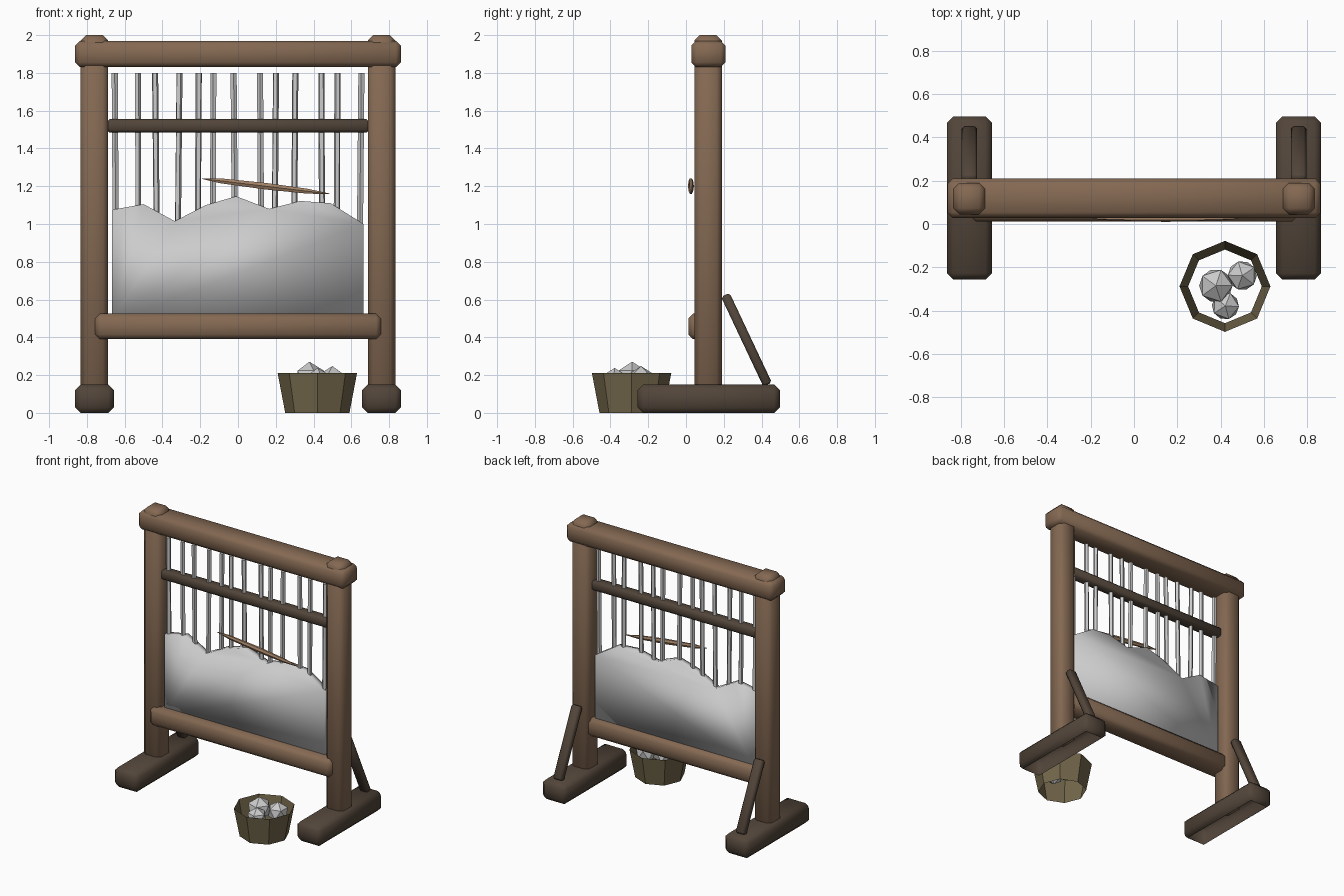
import bpy, bmesh, math, random
from mathutils import Matrix, Vector

if "Cube" in bpy.data.objects:
    bpy.data.objects.remove(bpy.data.objects["Cube"])

random.seed(4)


def material(name, rgb):
    m = bpy.data.materials.new(name)
    m.diffuse_color = (*rgb, 1)
    m.use_nodes = True
    m.node_tree.nodes["Principled BSDF"].inputs["Base Color"].default_value = m.diffuse_color
    return m


WOOD = material("wood", (0.23, 0.14, 0.085))
DARK = material("dark_wood", (0.085, 0.06, 0.042))
WICKER = material("wicker", (0.17, 0.135, 0.07))
PALE = material("pale_wood", (0.36, 0.22, 0.13))


def finish(name, bm, mat=None, smooth=False):
    bmesh.ops.recalc_face_normals(bm, faces=bm.faces)
    mesh = bpy.data.meshes.new(name)
    bm.to_mesh(mesh)
    bm.free()
    if mat:
        mesh.materials.append(mat)
    for p in mesh.polygons:
        p.use_smooth = smooth
    ob = bpy.data.objects.new(name, mesh)
    bpy.context.collection.objects.link(ob)
    return ob


def beam(name, lo, hi, chamfer, mat, tilt=0.0, open_bottom=False):
    """Chamfered timber between two corners, optionally tilted about x."""
    lo, hi = Vector(lo), Vector(hi)
    bm = bmesh.new()
    bmesh.ops.create_cube(bm, size=1)
    bmesh.ops.scale(bm, vec=hi - lo, verts=bm.verts)
    bmesh.ops.bevel(bm, geom=bm.edges[:], offset=chamfer, segments=1, affect='EDGES')
    if open_bottom:
        bm.normal_update()
        under = [f for f in bm.faces if f.normal.z < -0.99]
        bmesh.ops.delete(bm, geom=under, context='FACES')
    move = Matrix.Translation((lo + hi) / 2) @ Matrix.Rotation(tilt, 4, 'X')
    bmesh.ops.transform(bm, matrix=move, verts=bm.verts)
    return finish(name, bm, mat, smooth=True)


# Posts, feet and rear braces on both sides
for side, s in (("left", -1), ("right", 1)):
    c = 0.76 * s
    beam(f"{side}_post", (c - 0.073, 0.045, 0.09), (c + 0.073, 0.19, 2.0), 0.028, WOOD)
    beam(f"{side}_foot", (c - 0.104, -0.257, 0), (c + 0.104, 0.497, 0.15), 0.03, DARK,
         open_bottom=True)
    a, b = Vector((c, 0.208, 0.625)), Vector((c, 0.432, 0.15))
    mid, half = (a + b) / 2, (a - b).length / 2
    size = Vector((0.036, 0.025, half))
    beam(f"{side}_brace", mid - size, mid + size, 0.012, DARK,
         tilt=math.atan2(b.y - a.y, a.z - b.z))

# Horizontal beams
beam("top_beam", (-0.862, 0.028, 1.83), (0.862, 0.21, 1.97), 0.026, WOOD)
beam("cloth_beam", (-0.757, 0.012, 0.39), (0.757, 0.17, 0.525), 0.026, WOOD)
beam("heddle_bar", (-0.695, 0.065, 1.485), (0.695, 0.145, 1.555), 0.014, DARK)

# Warp threads
for i, x in enumerate((-0.65, -0.53, -0.435, -0.315, -0.21, -0.13, -0.02,
                       0.12, 0.197, 0.30, 0.443, 0.525, 0.65)):
    bm = bmesh.new()
    bmesh.ops.create_cone(bm, cap_ends=True, segments=5, radius1=0.017,
                          radius2=0.017, depth=0.85)
    place = (Matrix.Translation((x, 0.105, 1.375))
             @ Matrix.Rotation(random.uniform(-0.012, 0.012), 4, 'Y')
             @ Matrix.Rotation(random.uniform(0, 6), 4, 'Z'))
    bmesh.ops.transform(bm, matrix=place, verts=bm.verts)
    finish(f"warp_thread_{i + 1}", bm)

# Half-woven cloth with an uneven top edge
top = [(-0.668, 1.075), (-0.5, 1.105), (-0.335, 1.015), (-0.17, 1.10), (-0.01, 1.147),
       (0.165, 1.08), (0.33, 1.122), (0.49, 1.11), (0.665, 1.0)]
bm = bmesh.new()
outline = [bm.verts.new((x, 0.08, z)) for x, z in top + [(0.665, 0.48), (-0.668, 0.48)]]
face = bm.faces.new(outline)
ext = bmesh.ops.extrude_face_region(bm, geom=[face], use_keep_orig=True)
bmesh.ops.translate(bm, vec=(0, 0.05, 0),
                    verts=[v for v in ext["geom"] if isinstance(v, bmesh.types.BMVert)])
finish("woven_cloth", bm, smooth=True)

# Shuttle: six-sided spindle pointed at both ends
bm = bmesh.new()
rings = []
for x, k in ((-0.34, 0.1), (-0.24, 0.75), (0, 1), (0.22, 0.75), (0.34, 0.1)):
    rings.append([bm.verts.new((x, 0.016 * k * math.cos(j * math.pi / 3),
                                0.02 * k * math.sin(j * math.pi / 3))) for j in range(6)])
for r, q in zip(rings, rings[1:]):
    for j in range(6):
        bm.faces.new((r[j], r[j - 1], q[j - 1], q[j]))
bm.faces.new(rings[0])
bm.faces.new(rings[-1])
bmesh.ops.transform(bm, verts=bm.verts, matrix=Matrix.Translation((0.147, 0.026, 1.2))
                    @ Matrix.Rotation(math.atan2(0.08, 0.67), 4, 'Y'))
finish("shuttle", bm, PALE)

# Basket: open eight-sided tapered wall
bm = bmesh.new()
bmesh.ops.create_cone(bm, cap_ends=False, segments=8, radius1=0.17, radius2=0.21, depth=0.21)
bmesh.ops.translate(bm, vec=(0.42, -0.288, 0.105), verts=bm.verts)
finish("basket", bm, WICKER)

# Balls of yarn
for i, (x, y, z, r) in enumerate(((0.378, -0.285, 0.185, 0.086),
                                  (0.50, -0.238, 0.173, 0.075),
                                  (0.422, -0.378, 0.168, 0.07))):
    bm = bmesh.new()
    bmesh.ops.create_icosphere(bm, subdivisions=1, radius=r)
    bmesh.ops.rotate(bm, verts=bm.verts, matrix=Matrix.Rotation(0.6 * i, 3, 'Z'))
    bmesh.ops.translate(bm, vec=(x, y, z), verts=bm.verts)
    finish(f"yarn_ball_{i + 1}", bm)
